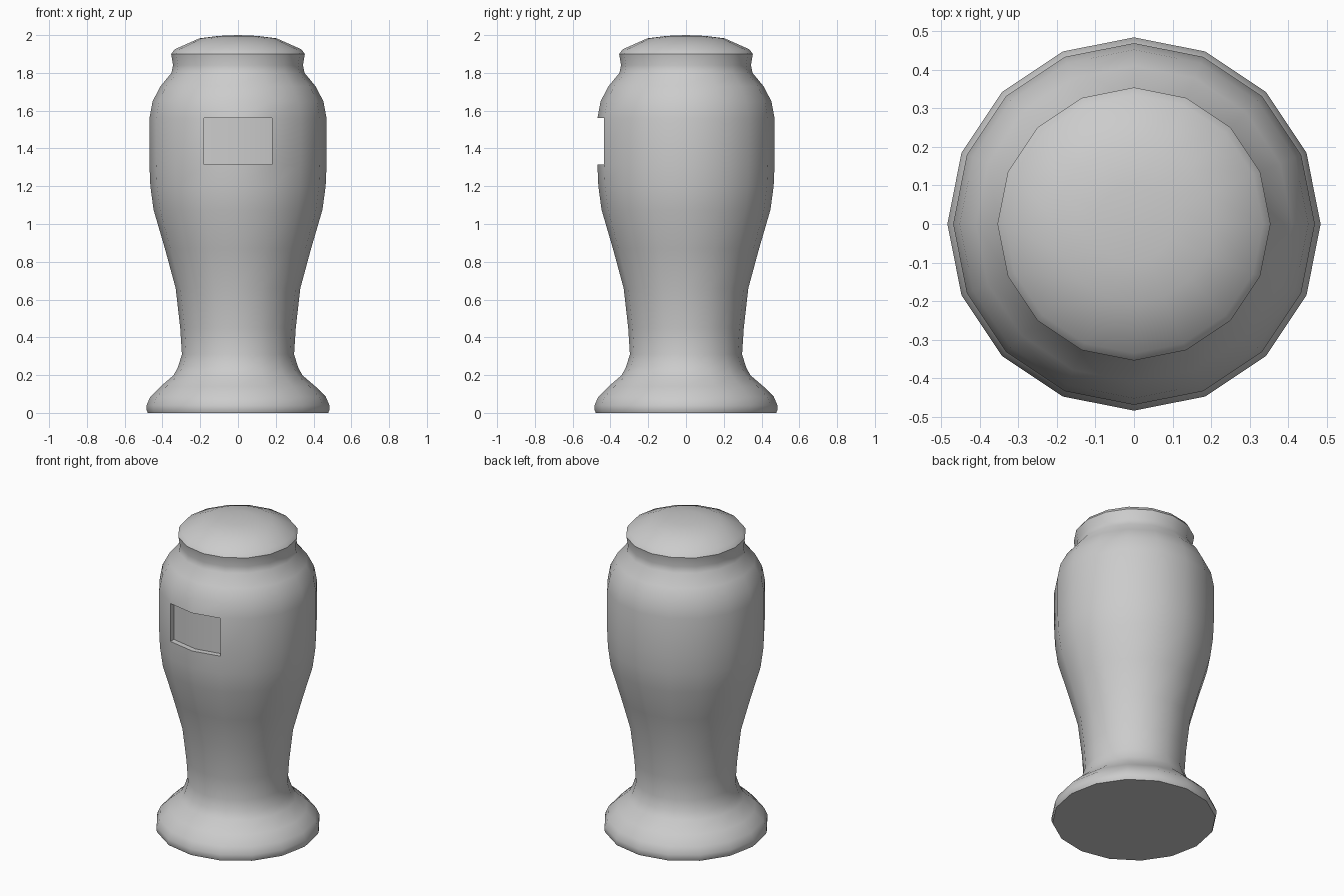
import bpy, bmesh, math

if "Cube" in bpy.data.objects:
    bpy.data.objects.remove(bpy.data.objects["Cube"])

SIDES = 16


def lathe(name, profile, top_pole=None, edit=None, angle=35):
    """Revolve (radius, z) points; vertex 4 of each ring... points to -y by index 12."""
    bm = bmesh.new()
    rings = []
    for r, z in profile:
        rings.append([bm.verts.new((r * math.cos(2 * math.pi * i / SIDES),
                                    r * math.sin(2 * math.pi * i / SIDES), z))
                      for i in range(SIDES)])
    grid = {}
    for k in range(len(rings) - 1):
        a, b = rings[k], rings[k + 1]
        for i in range(SIDES):
            j = (i + 1) % SIDES
            grid[k, i] = bm.faces.new((a[i], a[j], b[j], b[i]))
    bm.faces.new(rings[0][::-1])
    if top_pole is None:
        bm.faces.new(rings[-1])
    else:
        pole = bm.verts.new((0, 0, top_pole))
        for i in range(SIDES):
            bm.faces.new((rings[-1][i], rings[-1][(i + 1) % SIDES], pole))
    if edit:
        edit(bm, grid)
    bmesh.ops.recalc_face_normals(bm, faces=bm.faces)
    mesh = bpy.data.meshes.new(name)
    bm.to_mesh(mesh)
    bm.free()
    obj = bpy.data.objects.new(name, mesh)
    bpy.context.collection.objects.link(obj)
    bpy.ops.object.select_all(action='DESELECT')
    obj.select_set(True)
    bpy.context.view_layer.objects.active = obj
    bpy.ops.object.shade_smooth_by_angle(angle=math.radians(angle))
    return obj


# Handle body: flared foot, slim waist, wide belly, shoulder, neck and domed cap
profile = [
    (0.478, 0.0), (0.484, 0.015), (0.484, 0.04), (0.465, 0.085), (0.41, 0.14),
    (0.34, 0.20), (0.317, 0.245), (0.297, 0.31), (0.306, 0.45), (0.33, 0.66),
    (0.387, 0.87), (0.447, 1.075), (0.464, 1.20), (0.469, 1.315), (0.469, 1.56),
    (0.452, 1.65), (0.41, 1.73), (0.352, 1.80), (0.344, 1.84), (0.354, 1.90),
    (0.335, 1.925), (0.204, 1.983), (0.10, 1.996),
]
BELLY = profile.index((0.469, 1.315))


# Shallow rectangular recess, two facets wide, on the front of the belly
def recess(bm, grid):
    faces = [grid[BELLY, 11], grid[BELLY, 12]]
    res = bmesh.ops.extrude_face_region(bm, geom=faces)
    verts = [g for g in res["geom"] if isinstance(g, bmesh.types.BMVert)]
    bmesh.ops.translate(bm, verts=verts, vec=(0, 0.035, 0))
    bmesh.ops.delete(bm, geom=[f for f in faces if f.is_valid], context='FACES')


lathe("handle_body", profile, top_pole=2.0, edit=recess)
